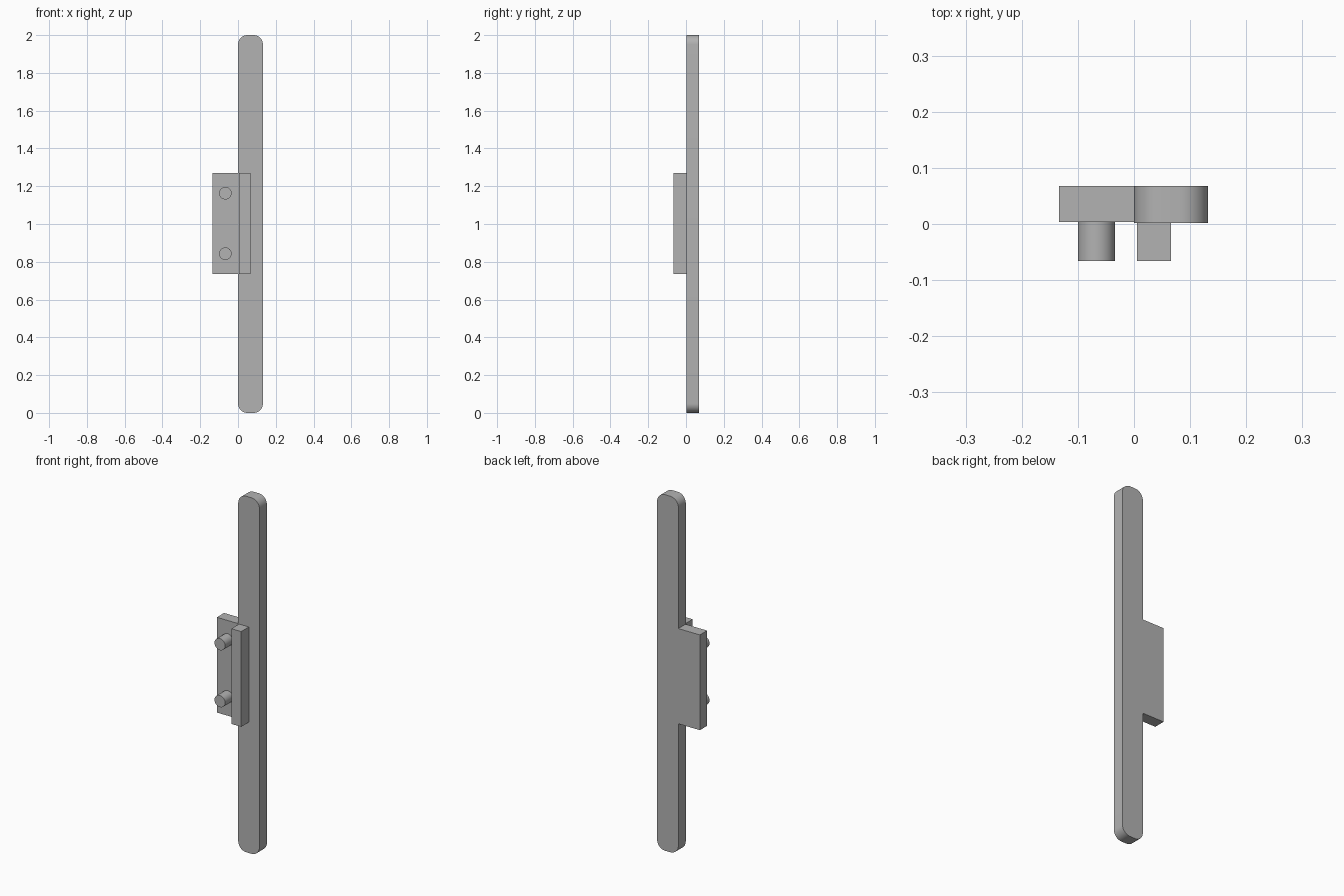
import bpy, bmesh, math
from mathutils import Matrix

cube = bpy.data.objects.get("Cube")
if cube:
    bpy.data.objects.remove(cube, do_unlink=True)

GREY = (0.45, 0.45, 0.45, 1)
mat = bpy.data.materials.new("plain grey")
mat.use_nodes = True
mat.diffuse_color = GREY
bsdf = mat.node_tree.nodes["Principled BSDF"]
bsdf.inputs["Base Color"].default_value = GREY


def finish(name, bm, smooth=False):
    bmesh.ops.recalc_face_normals(bm, faces=bm.faces)
    mesh = bpy.data.meshes.new(name)
    bm.to_mesh(mesh)
    bm.free()
    mesh.materials.append(mat)
    obj = bpy.data.objects.new(name, mesh)
    bpy.context.collection.objects.link(obj)
    if smooth:
        bpy.ops.object.select_all(action="DESELECT")
        obj.select_set(True)
        bpy.context.view_layer.objects.active = obj
        bpy.ops.object.shade_smooth_by_angle(angle=math.radians(30))
    return obj


def box(name, low, high, radius=0):
    """Box between two corners, optionally rounding its edges along y."""
    bm = bmesh.new()
    bmesh.ops.create_cube(bm, size=1)
    for v in bm.verts:
        v.co = [high[i] if v.co[i] > 0 else low[i] for i in range(3)]
    if radius:
        edges = [e for e in bm.edges
                 if abs(e.verts[0].co.y - e.verts[1].co.y) > 0.01]
        bmesh.ops.bevel(bm, geom=edges, offset=radius, segments=10,
                        profile=0.5, affect="EDGES")
    return finish(name, bm, radius > 0)


def peg(name, x, z, radius, front, back):
    bm = bmesh.new()
    turn = Matrix.Translation((x, (front + back) / 2, z)) @ Matrix.Rotation(math.pi / 2, 4, "X")
    bmesh.ops.create_cone(bm, cap_ends=True, segments=40, radius1=radius,
                          radius2=radius, depth=back - front, matrix=turn)
    return finish(name, bm, True)


# Long bar with rounded ends
box("long_bar", (0, 0.002, 0), (0.132, 0.068, 2), radius=0.05)

# Side plate, flush with the back of the bar
box("side_plate", (-0.134, 0.004, 0.735), (0.001, 0.068, 1.27))

# Raised rib on the front of the bar
box("front_rib", (0.005, -0.066, 0.735), (0.066, 0.003, 1.27))

# Two pegs on the front of the side plate
for label, height in (("lower", 0.843), ("upper", 1.163)):
    peg(label + "_peg", -0.067, height, 0.033, -0.066, 0.006)
